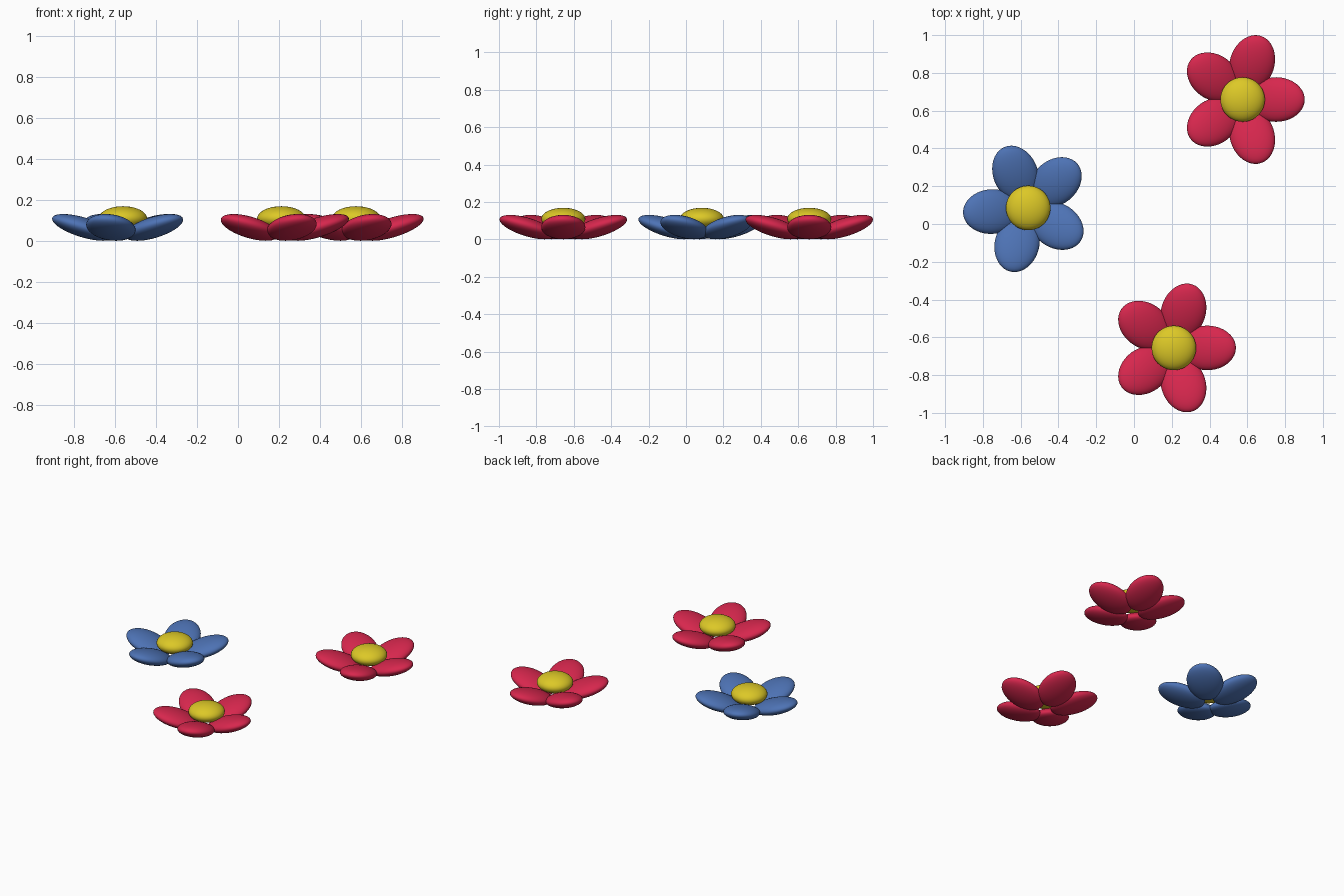
import bpy
from math import sin, cos, radians, tau
from mathutils import Matrix, Vector

if "Cube" in bpy.data.objects:
    bpy.data.objects.remove(bpy.data.objects["Cube"])


def material(name, color):
    m = bpy.data.materials.new(name)
    m.diffuse_color = (*color, 1)
    m.use_nodes = True
    m.node_tree.nodes["Principled BSDF"].inputs["Base Color"].default_value = m.diffuse_color
    return m


RED = material("red_petal", (0.68, 0.02, 0.075))
BLUE = material("blue_petal", (0.075, 0.17, 0.46))
YELLOW = material("yellow_centre", (0.72, 0.58, 0.02))


def ellipsoid(name, size, matrix, mat):
    bpy.ops.mesh.primitive_uv_sphere_add(segments=40, ring_count=24, radius=1)
    ob = bpy.context.object
    ob.name = name
    ob.data.transform(Matrix.Diagonal((*size, 1)))
    ob.matrix_world = matrix
    ob.data.materials.append(mat)
    bpy.ops.object.shade_smooth()


def flower(name, x, y, turn, mat):
    base = Matrix.Translation((x, y, 0)) @ Matrix.Rotation(radians(turn), 4, 'Z')
    # five upward-tilted petals on a slightly oval ring
    for i in range(5):
        a = tau * i / 5
        pos = Vector((0.183 * cos(a) - 0.006, 0.202 * sin(a), 0.066))
        m = (base @ Matrix.Translation(pos) @ Matrix.Rotation(a, 4, 'Z')
             @ Matrix.Rotation(radians(-17), 4, 'Y'))
        ellipsoid(f"{name}_petal_{i + 1}", (0.158, 0.118, 0.048), m, mat)
    # domed centre
    ellipsoid(f"{name}_centre", (0.118, 0.118, 0.06),
              base @ Matrix.Translation((0, 0, 0.109)), YELLOW)


flower("red_flower_back", 0.575, 0.659, 0, RED)
flower("red_flower_front", 0.211, -0.656, 0, RED)
flower("blue_flower", -0.56, 0.085, -32, BLUE)
